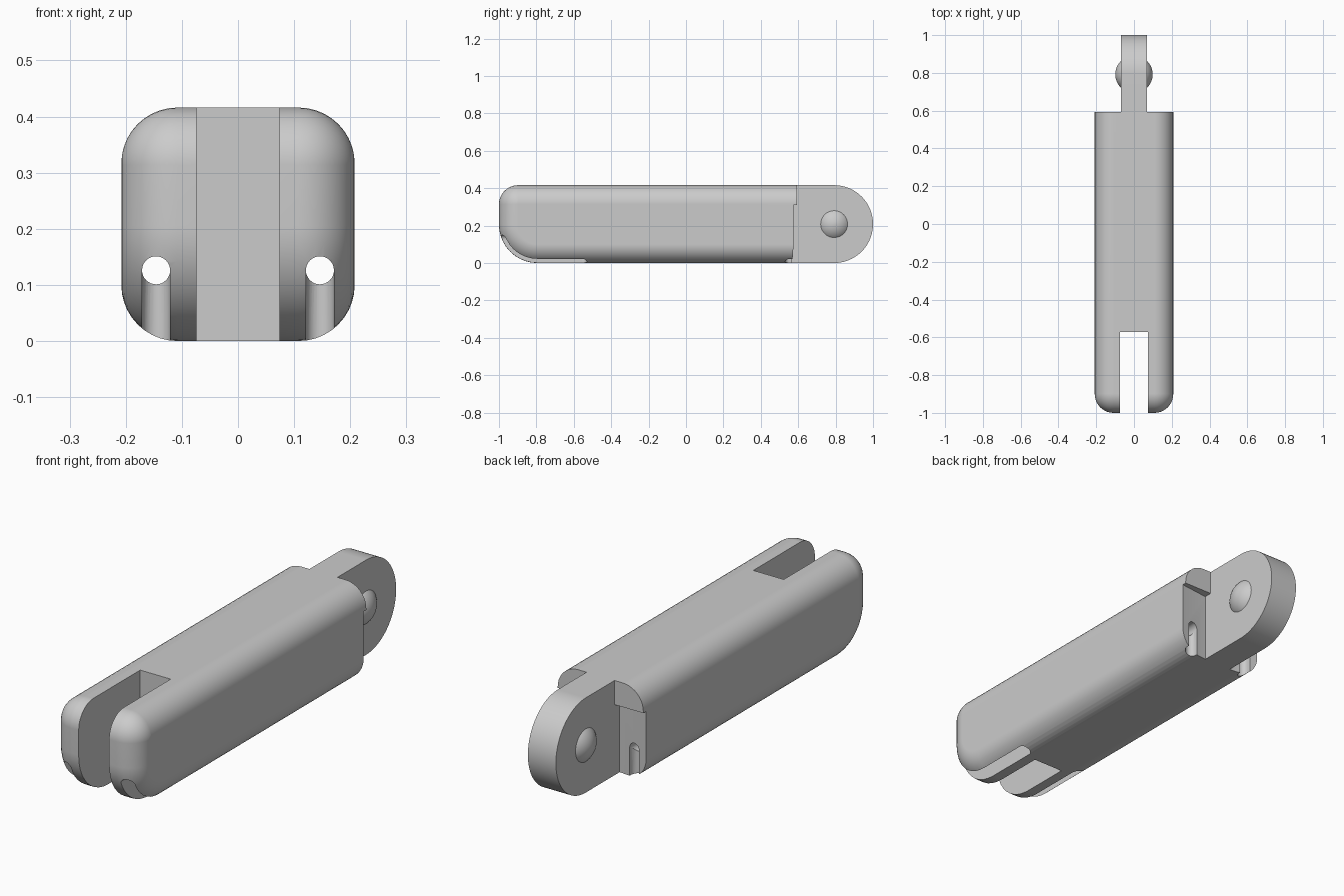
import bpy, bmesh
from math import sin, cos, pi, radians

if "Cube" in bpy.data.objects:
    bpy.data.objects.remove(bpy.data.objects["Cube"])

HALF = 0.208          # half of the square section
H = 2 * HALF
FILLET = 0.1
BACK = 0.593          # rear face of the body
PIVOT = 0.792         # distance of both hinge axes from the middle
N = 10                # segments in a quarter circle

grey = bpy.data.materials.new("plain grey")
grey.use_nodes = True
grey.diffuse_color = (0.6, 0.6, 0.6, 1)
grey.node_tree.nodes["Principled BSDF"].inputs["Base Color"].default_value = (0.6, 0.6, 0.6, 1)


def make_object(name, bm):
    bmesh.ops.recalc_face_normals(bm, faces=bm.faces)
    mesh = bpy.data.meshes.new(name)
    bm.to_mesh(mesh)
    bm.free()
    obj = bpy.data.objects.new(name, mesh)
    mesh.materials.append(grey)
    bpy.context.collection.objects.link(obj)
    return obj


def loft(name, loops):
    """Skin a row of equal loops and cap both ends."""
    bm = bmesh.new()
    rings = [[bm.verts.new(p) for p in loop] for loop in loops]
    for a, b in zip(rings, rings[1:]):
        for i in range(len(a)):
            bm.faces.new((a[i - 1], a[i], b[i], b[i - 1]))
    bm.faces.new(rings[0])
    bm.faces.new(rings[-1])
    return make_object(name, bm)


def prism(name, points, axis, low, high):
    """Extrude a flat outline along one axis."""
    def place(a, b, t):
        return {"x": (t, a, b), "y": (a, t, b), "z": (a, b, t)}[axis]
    return loft(name, [[place(a, b, t) for a, b in points] for t in (low, high)])


def arc(cx, cy, r, start, end, steps):
    angles = [radians(start + (end - start) * i / steps) for i in range(steps + 1)]
    return [(cx + r * cos(a), cy + r * sin(a)) for a in angles]


def ball(name, y, r):
    bm = bmesh.new()
    bmesh.ops.create_uvsphere(bm, u_segments=48, v_segments=32, radius=r)
    for v in bm.verts:
        x, w, z = v.co
        v.co = (z, w + y, x + HALF)
    return make_object(name, bm)


def cut(obj, cutter):
    mod = obj.modifiers.new("cut", "BOOLEAN")
    mod.operation = "DIFFERENCE"
    mod.solver = "EXACT"
    mod.object = cutter
    bpy.context.view_layer.objects.active = obj
    bpy.ops.object.modifier_apply(modifier=mod.name)
    bpy.data.objects.remove(cutter)


def smooth(obj):
    bpy.ops.object.select_all(action="DESELECT")
    obj.select_set(True)
    bpy.context.view_layer.objects.active = obj
    bpy.ops.object.shade_smooth_by_angle(angle=radians(30))
    obj.modifiers.new("even normals", "WEIGHTED_NORMAL").keep_sharp = True


# Body: side outlines that shrink towards the two sides to form the fillets
def side_loop(x, d):
    top, bottom = 0.102 - d, 0.205 - d
    front = -1 + d
    outline = [(BACK, d), (BACK, H - d)]
    outline += arc(front + top, H - d - top, top, 90, 180, N)
    outline += arc(front + bottom, d + bottom, bottom, 180, 270, N)
    return [(x, y, z) for y, z in outline]


angles = [i * pi / 2 / N for i in range(N + 1)]
half = [(HALF - FILLET + FILLET * sin(a), FILLET * (1 - cos(a))) for a in angles]
body = loft("body", [side_loop(-x, d) for x, d in reversed(half)]
            + [side_loop(x, d) for x, d in half])

# Front fork slot and the hollows in its walls
slot = [(-0.074, -1.2), (0.074, -1.2), (0.074, -0.573), (-0.074, -0.573)]
cut(body, prism("slot_cutter", slot, "z", -0.2, 0.6))
cut(body, ball("hollow_cutter", -PIVOT, 0.103))

# Lower part of the rear face is set back under a small ledge
setback = [(0.3, 0.585), (0.3, 0.8), (-0.3, 0.8), (-0.3, 0.585), (-0.068, 0.557), (0.068, 0.557)]
cut(body, prism("setback_cutter", setback, "z", -0.2, 0.31))

# Cord channels: a long hole each side, opened downwards at both ends
for side in (-1, 1):
    x = side * 0.146
    hole = arc(x, 0.126, 0.025, 0, 360, 32)[:-1]
    cut(body, prism("hole_cutter", hole, "y", -1.3, 1.3))
    for end in (-1, 1):
        groove = [(px, -end * py) for px, py in arc(x, -0.555, 0.0249, 0, 180, 16)]
        groove += [(x - 0.0249, end * 1.3), (x + 0.0249, end * 1.3)]
        cut(body, prism("groove_cutter", groove, "z", -0.2, 0.126))
smooth(body)

# Rear hinge lug with a ball standing out on both faces
lug_outline = [(0.55, H), (0.55, 0)] + arc(PIVOT, HALF, HALF, -90, 90, 4 * N)
smooth(prism("hinge_lug", lug_outline, "x", -0.068, 0.068))
smooth(ball("hinge_ball", PIVOT, 0.099))
